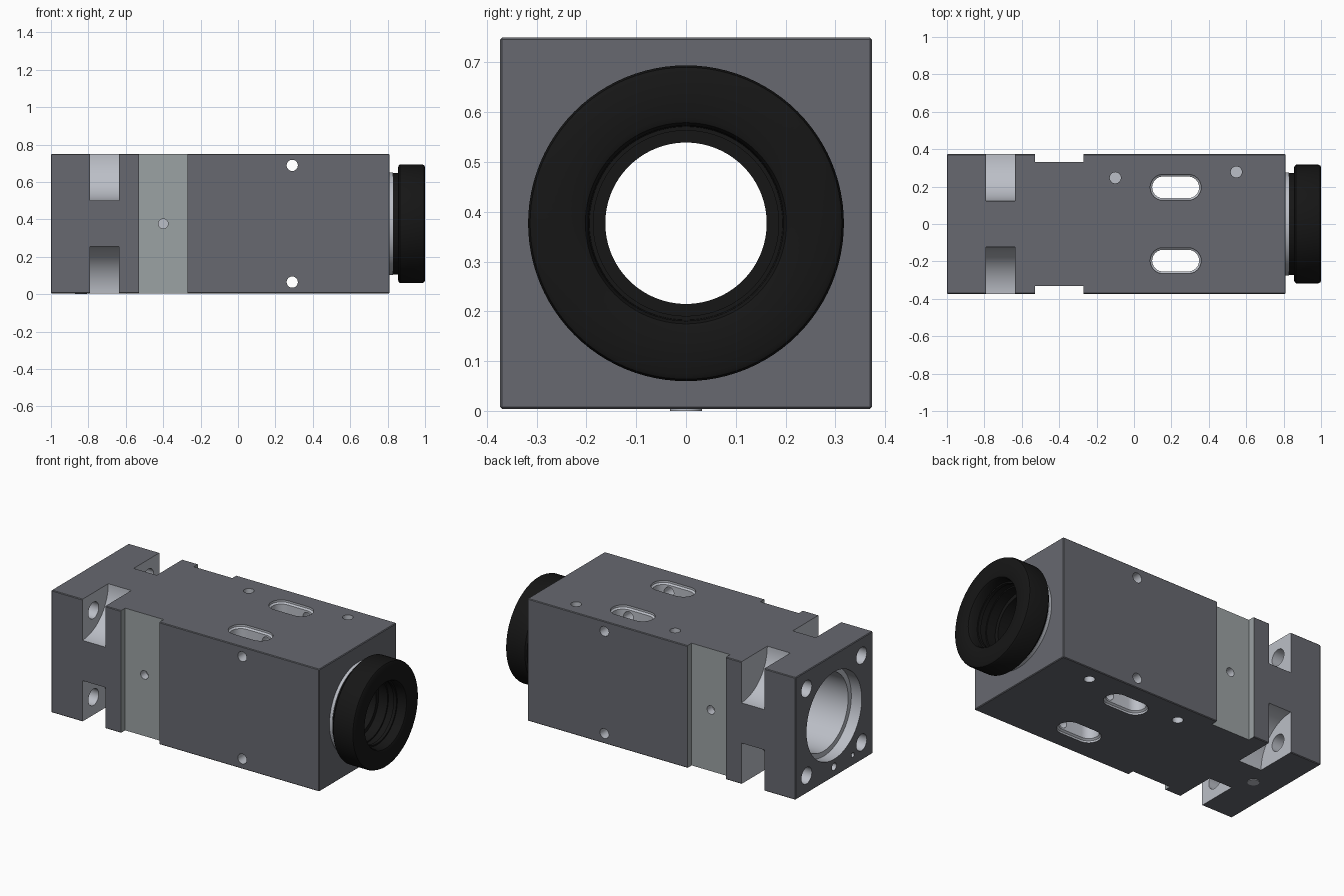
import bpy, bmesh
from math import cos, sin, pi

if "Cube" in bpy.data.objects:
    bpy.data.objects.remove(bpy.data.objects["Cube"])

H, ZC = 0.373, 0.377          # half width of the square body, height of its axis
TOP, BOT = ZC + H, ZC - H


def material(name, c):
    m = bpy.data.materials.new(name)
    m.diffuse_color = (*c, 1)
    m.use_nodes = True
    m.node_tree.nodes["Principled BSDF"].inputs["Base Color"].default_value = m.diffuse_color
    return m


GREY = material("dark_grey", (0.135, 0.14, 0.16))
LIGHT = material("bare_metal", (0.5, 0.52, 0.57))
GROOVE = material("groove_grey", (0.33, 0.36, 0.37))
BLACK = material("black", (0.008, 0.008, 0.008))


def loft(name, rings, mat=LIGHT, closed=False):
    """Skin a list of equal-length vertex rings; cap the ends or join them in a loop."""
    bm = bmesh.new()
    rows = [[bm.verts.new(p) for p in r] for r in rings]
    n = len(rows[0])
    for k in range(len(rows) if closed else len(rows) - 1):
        a, b = rows[k], rows[(k + 1) % len(rows)]
        for i in range(n):
            j = (i + 1) % n
            bm.faces.new((a[i], a[j], b[j], b[i]))
    if not closed:
        bm.faces.new(rows[0])
        bm.faces.new(rows[-1])
    bmesh.ops.recalc_face_normals(bm, faces=bm.faces)
    me = bpy.data.meshes.new(name)
    bm.to_mesh(me)
    bm.free()
    me.materials.append(mat)
    ob = bpy.data.objects.new(name, me)
    bpy.context.collection.objects.link(ob)
    return ob


def circle(axis, c, r, n):
    pts = []
    for i in range(n):
        u, v = r * cos(2 * pi * i / n), r * sin(2 * pi * i / n)
        d = {"x": (0, u, v), "y": (u, 0, v), "z": (u, v, 0)}[axis]
        pts.append([c[k] + d[k] for k in range(3)])
    return pts


def rod(axis, c, r, a, b, n=24, name="cutter", mat=LIGHT):
    """Cylinder along an axis from coordinate a to b."""
    k, rings = "xyz".index(axis), []
    for t in (a, b):
        p = list(c)
        p[k] = t
        rings.append(circle(axis, p, r, n))
    return loft(name, rings, mat)


def lathe(name, profile, mat, n=96):
    return loft(name, [circle("x", (x, 0, ZC), r, n) for x, r in profile], mat, True)


def box(name, x, y, z, mat):
    return loft(name, [[(x[0], y[0], h), (x[1], y[0], h), (x[1], y[1], h), (x[0], y[1], h)] for h in z], mat)


def slot(y):
    """Long slot through the full height with chamfered mouths."""
    rings = []
    for z, e in ((-0.1, .011), (BOT + .012, .011), (BOT + .02, 0),
                 (TOP - .02, 0), (TOP - .012, .011), (0.9, .011)):
        ring = []
        for cx, start in ((0.29, -pi / 2), (0.155, pi / 2)):
            for i in range(13):
                t = start + pi * i / 12
                ring.append((cx + (.058 + e) * cos(t), y + (.058 + e) * sin(t), z))
        rings.append(ring)
    return loft("cutter", rings)


def smooth(ob):
    bpy.ops.object.select_all(action="DESELECT")
    ob.select_set(True)
    bpy.context.view_layer.objects.active = ob
    bpy.ops.object.shade_smooth_by_angle(angle=0.55)


# square body with fine edge chamfers
body = box("body", (-1, 0.81), (-H, H), (BOT, TOP), GREY)
bm = bmesh.new()
bm.from_mesh(body.data)
bmesh.ops.bevel(bm, geom=bm.edges[:], offset=0.004, segments=1, affect="EDGES")
bm.to_mesh(body.data)
bm.free()

# stepped bore along the axis
axis = (0, 0, ZC)
cutters = [rod("x", axis, 0.235, -0.98, 0.72, 96), rod("x", axis, 0.266, -1.1, -0.93, 96),
           rod("x", axis, 0.2, 0.7, 0.9, 96)]
for s in (-1, 1):
    # side grooves with a centre hole, long slots, cross holes
    cutters.append(box("cutter", (-0.53, -0.27), sorted((s * 0.331, s * 0.5)), (-0.1, 0.9), GROOVE))
    cutters.append(rod("y", (-0.4, 0, ZC), 0.026, s * 0.28, s * 0.4))
    cutters.append(slot(s * 0.196))
    cutters.append(rod("y", (0.29, 0, ZC + s * 0.312), 0.03, -0.5, 0.5))
    # blind threaded holes, top and bottom
    for x, y in ((-0.1, 0.247), (0.547, 0.278)):
        cutters.append(rod("z", (x, y, 0), 0.03, ZC + s * 0.24, ZC + s * 0.45))
    # corner pockets and the screw holes behind them
    for t in (-1, 1):
        cutters.append(rod("x", (0, s * H, ZC + t * H), 0.25, -0.79, -0.635, 96))
        cutters.append(rod("x", (0, s * 0.265, ZC + t * 0.265), 0.05, -1.1, -0.7, 32))
# small locating holes in the mounting face
cutters.append(rod("x", (0, 0, 0.065), 0.022, -1.1, -0.9))
cutters.append(rod("x", (0, -0.18, 0.068), 0.014, -1.1, -0.92))

bpy.context.view_layer.objects.active = body
for c in cutters:
    c.hide_render = True
    m = body.modifiers.new("cut", "BOOLEAN")
    m.operation, m.solver, m.object = "DIFFERENCE", "EXACT", c
    m.material_mode = "TRANSFER"
    bpy.ops.object.modifier_apply(modifier=m.name)
    bpy.data.objects.remove(c)
smooth(body)

# flush pin under the mounting end
pin = rod("z", (-0.84, 0, 0), 0.032, 0, 0.08, 32, "bottom_pin", LIGHT)

# bare metal collar between body and ring
collar = lathe("collar", [(0.80, 0.19), (0.80, 0.275), (0.829, 0.275), (0.829, 0.19)], LIGHT)

# black front ring: neck, rounded rim, dished mouth and inner stop
ring = lathe("front_ring", [
    (0.829, 0.19), (0.829, 0.272), (0.855, 0.272), (0.857, 0.308), (0.866, 0.317),
    (0.985, 0.317), (0.995, 0.313), (1.0, 0.304), (1.0, 0.212), (0.996, 0.202),
    (0.985, 0.196), (0.94, 0.194), (0.94, 0.186), (0.92, 0.186), (0.92, 0.194),
    (0.88, 0.194), (0.88, 0.186), (0.82, 0.186), (0.82, 0.162), (0.69, 0.162),
    (0.69, 0.199), (0.81, 0.199)], BLACK)

for ob in (pin, collar, ring):
    smooth(ob)
